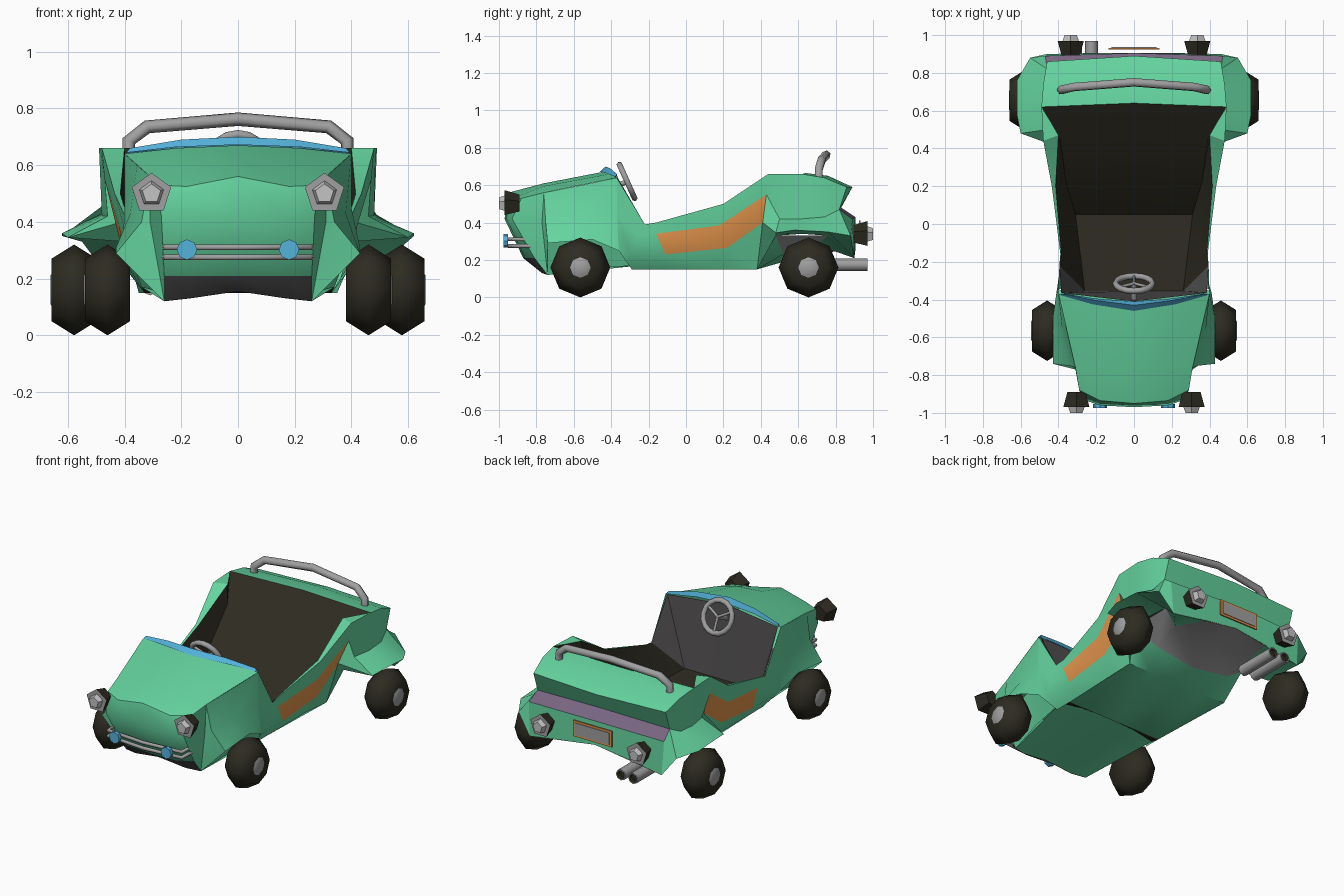
import bpy, bmesh, math
from mathutils import Vector

if "Cube" in bpy.data.objects:
    bpy.data.objects.remove(bpy.data.objects["Cube"])

def mat(name, r, g, b):
    m = bpy.data.materials.new(name)
    m.diffuse_color = (r, g, b, 1)
    m.use_nodes = True
    m.node_tree.nodes["Principled BSDF"].inputs["Base Color"].default_value = m.diffuse_color
    return m

GREEN = mat("body green", .13, .66, .35)
DARK = mat("dark rubber", .026, .024, .015)
GREY = mat("metal grey", .35, .35, .35)
LIGHT = mat("lens light grey", .55, .55, .55)
ORANGE = mat("orange", .80, .31, .075)
BLUE = mat("glass blue", .09, .45, .71)
PURPLE = mat("purple trim", .19, .13, .22)
CHAR = mat("charcoal", .085, .08, .082)

def finish(name, bm, mats, smooth=0):
    me = bpy.data.meshes.new(name)
    bm.to_mesh(me)
    bm.free()
    for m in mats:
        me.materials.append(m)
    ob = bpy.data.objects.new(name, me)
    bpy.context.collection.objects.link(ob)
    if smooth:
        bpy.ops.object.select_all(action='DESELECT')
        bpy.context.view_layer.objects.active = ob
        ob.select_set(True)
        bpy.ops.object.shade_smooth_by_angle(angle=math.radians(smooth))
    return ob

def sheet(name, rows, mats, rule=lambda r, c: 0, outward=True, smooth=40):
    """Grid of points for the right half, mirrored to the left."""
    bm = bmesh.new()
    cache = {}
    def vert(p):
        k = tuple(round(v, 4) + 0.0 for v in p)
        if k not in cache:
            cache[k] = bm.verts.new(k)
        return cache[k]
    for s in (1, -1):
        for r in range(len(rows) - 1):
            for c in range(len(rows[r]) - 1):
                q = [rows[r][c], rows[r][c + 1], rows[r + 1][c + 1], rows[r + 1][c]]
                q = list(dict.fromkeys((s * x, y, z) for x, y, z in q))
                if len(q) < 3:
                    continue
                f = bm.faces.new([vert(p) for p in q[::s]])
                f.material_index = rule(r, c)
    bm.normal_update()
    side = sum(f.calc_area() * f.normal.dot(f.calc_center_median() - Vector((0, f.calc_center_median().y * .7, .35)))
               for f in bm.faces)
    if (side > 0) != outward:
        bmesh.ops.reverse_faces(bm, faces=bm.faces[:])
    return finish(name, bm, mats, smooth)

def lathe(name, origin, axis, profile, n, mats, idx, smooth=0):
    """Turn (offset, radius) pairs around a horizontal axis."""
    bm = bmesh.new()
    o, a, up = Vector(origin), Vector(axis), Vector((0, 0, 1))
    u = a.cross(up)
    rings = []
    for t, r in profile:
        angs = [math.pi / 2 + 2 * math.pi * i / n for i in range(n)]
        rings.append([bm.verts.new(o + a * t + r * (u * math.cos(w) + up * math.sin(w))) for w in angs])
    for k in range(len(rings) - 1):
        for i in range(n):
            j = (i + 1) % n
            f = bm.faces.new((rings[k][i], rings[k][j], rings[k + 1][j], rings[k + 1][i]))
            f.material_index = idx[k]
    bmesh.ops.remove_doubles(bm, verts=bm.verts[:], dist=1e-5)
    bmesh.ops.recalc_face_normals(bm, faces=bm.faces[:])
    return finish(name, bm, mats, smooth)

def tube(name, pts, radius, m):
    cu = bpy.data.curves.new(name, 'CURVE')
    cu.dimensions = '3D'
    cu.bevel_depth, cu.bevel_resolution, cu.use_fill_caps = radius, 1, True
    sp = cu.splines.new('POLY')
    sp.points.add(len(pts) - 1)
    for p, co in zip(sp.points, pts):
        p.co = (*co, 1)
    cu.materials.append(m)
    ob = bpy.data.objects.new(name, cu)
    bpy.context.collection.objects.link(ob)
    bpy.ops.object.select_all(action='DESELECT')
    bpy.context.view_layer.objects.active = ob
    ob.select_set(True)
    bpy.ops.object.convert(target='MESH')

def box(name, centre, size, m):
    bm = bmesh.new()
    bmesh.ops.create_cube(bm, size=1)
    for v in bm.verts:
        v.co = Vector(centre) + Vector(a * b for a, b in zip(v.co, size))
    finish(name, bm, [m])

# Bonnet and nose with charcoal chin
sheet("nose", [
    [(0, -.45, .67), (0, -.76, .61), (0, -.95, .56), (0, -.97, .42), (0, -.87, .21), (0, -.78, .155)],
    [(.22, -.41, .66), (.18, -.76, .595), (.18, -.935, .525), (.18, -.96, .42), (.17, -.86, .21), (.17, -.77, .13)],
    [(.40, -.37, .64), (.31, -.76, .56), (.29, -.88, .53), (.27, -.93, .42), (.26, -.81, .21), (.26, -.74, .12)]],
    [GREEN, CHAR], lambda r, c: c == 4, smooth=50)
# Bonnet sides and front fenders
sheet("front_fender", [
    [(.40, -.37, .64), (.356, -.56, .60), (.31, -.76, .56), (.31, -.76, .56), (.29, -.88, .53)],
    [(.40, -.37, .45), (.38, -.56, .43), (.34, -.75, .40), (.31, -.77, .40), (.27, -.93, .42)],
    [(.41, -.36, .25), (.43, -.50, .31), (.43, -.74, .29), (.26, -.74, .12), (.26, -.81, .21)]], [GREEN])
sheet("front_wheel_well", [
    [(.41, -.36, .25), (.43, -.50, .31), (.43, -.74, .29)],
    [(.37, -.34, .25), (.36, -.50, .35), (.35, -.74, .30)],
    [(.34, -.25, .17), (.30, -.50, .16), (.26, -.74, .12)]], [GREEN], outward=False)
# Cockpit sides with the orange panel
sheet("side_panel", [
    [(.40, -.37, .64), (.395, -.22, .39), (.385, -.16, .40), (.415, .20, .50), (.40, .47, .66)],
    [(.40, -.37, .64), (.395, -.22, .39), (.39, -.16, .40), (.435, .20, .50), (.48, .44, .66)],
    [(.40, -.37, .45), (.395, -.26, .33), (.39, -.16, .34), (.42, .18, .385), (.47, .43, .55)],
    [(.41, -.36, .25), (.39, -.30, .23), (.39, -.11, .23), (.40, .22, .265), (.41, .41, .40)],
    [(.41, -.36, .25), (.33, -.29, .15), (.33, -.11, .15), (.33, .20, .15), (.35, .38, .15)]],
    [GREEN, ORANGE], lambda r, c: r == 2 and c >= 2)
# Rear sides and flared fenders
sheet("rear_fender", [
    [(.40, .47, .66), (.44, .54, .66), (.49, .62, .66), (.48, .74, .64), (.46, .86, .59)],
    [(.48, .44, .66), (.485, .52, .66), (.49, .62, .66), (.48, .74, .64), (.46, .86, .59)],
    [(.47, .43, .55), (.46, .50, .42), (.48, .62, .42), (.48, .74, .43), (.46, .82, .47)],
    [(.41, .41, .40), (.60, .48, .345), (.62, .58, .36), (.62, .76, .35), (.55, .88, .33)],
    [(.35, .38, .15), (.40, .48, .33), (.40, .62, .34), (.40, .76, .33), (.46, .90, .21)]], [GREEN])
sheet("rear_corner", [[(.46, .82, .47), (.47, .89, .42)], [(.55, .88, .33), (.46, .90, .21)]], [GREEN])
# Rear deck, purple ledge and tail
sheet("rear_deck", [
    [(0, .64, .665), (0, .76, .65), (0, .89, .59), (0, .83, .48), (0, .905, .43), (0, .905, .28)],
    [(.49, .62, .66), (.48, .74, .64), (.46, .86, .59), (.46, .82, .47), (.47, .89, .42), (.46, .90, .21)]],
    [GREEN, PURPLE], lambda r, c: c == 3)
# Underside: green floor, dark gap at the bulkhead, grey tank at the rear
sheet("underside", [
    [(0, -.78, .155), (0, -.24, .20), (0, -.18, .15), (0, .38, .15), (0, .52, .19), (0, .70, .24), (0, .905, .28)],
    [(.18, -.77, .13), (.20, -.24, .19), (.20, -.18, .15), (.20, .38, .15), (.26, .52, .23), (.28, .70, .28), (.22, .905, .25)],
    [(.26, -.74, .12), (.34, -.25, .17), (.33, -.18, .15), (.35, .38, .15), (.40, .48, .33), (.40, .76, .33), (.46, .90, .21)]],
    [GREEN, GREY, DARK], lambda r, c: 2 if c == 1 else 1 if c == 4 or (c == 5 and r == 0) else 0, smooth=30)
# Dark seat and floor
sheet("seat_and_floor", [
    [(0, -.36, .21), (0, .05, .18), (0, .22, .36), (0, .45, .54), (0, .64, .665)],
    [(.26, -.36, .21), (.31, .05, .18), (.36, .22, .36), (.39, .45, .54), (.49, .62, .66)],
    [(.395, -.22, .39), (.385, -.16, .40), (.415, .20, .50), (.40, .47, .66), (.49, .62, .66)]],
    [DARK], outward=False)
sheet("dashboard", [
    [(0, -.41, .66), (.385, -.365, .64), (.395, -.22, .39)],
    [(0, -.355, .211), (.26, -.355, .211), (.26, -.355, .211)]], [CHAR], outward=False, smooth=20)
# Low windscreen
sheet("windscreen", [
    [(0, -.46, .672), (.22, -.425, .664), (.395, -.375, .644)],
    [(0, -.43, .70), (.20, -.405, .69), (.38, -.37, .66)],
    [(0, -.41, .665), (.20, -.395, .66), (.395, -.365, .64)]], [BLUE])

# Wheels, headlights, tail lights and spot lamps on both sides
tyre = [(-.08, 0), (-.08, .11), (0, .16), (.08, .11), (.08, .055), (.084, .05), (.084, 0)]
lamp = [(0, 0), (0, .05), (.08, .073), (.08, .045), (.11, .034), (.11, 0)]
for s, side in ((1, "right"), (-1, "left")):
    for end, x, y in (("front", .46, -.565), ("rear", .578, .655)):
        lathe(f"{end}_wheel_{side}", (s * x, y, .16), (s, 0, 0), tyre, 8,
              [DARK, GREY], [0, 0, 0, 0, 1, 1], 75)
    lathe(f"headlight_{side}", (s * .305, -.89, .50), (0, -1, 0), lamp, 5, [DARK, GREY, LIGHT], [0, 0, 1, 2, 2])
    lathe(f"tail_light_{side}", (s * .335, .89, .335), (0, 1, 0), lamp, 5, [DARK, GREY, LIGHT], [0, 0, 1, 2, 2])
    lathe(f"spot_lamp_{side}", (s * .18, -.952, .302), (0, -1, 0),
          [(0, 0), (0, .036), (.023, .036), (.023, 0)], 8, [BLUE], [0, 0, 0])

# Front bumper bars
for i, z in enumerate((.31, .275)):
    tube(f"bumper_bar_{i}", [(-.26, -.81, z), (-.255, -.925, z), (0, -.945, z), (.255, -.925, z), (.26, -.81, z)], .011, GREY)

# Twin exhausts with dark openings
for i, x in enumerate((-.225, -.31)):
    lathe(f"exhaust_{i}", (x, .70, .175), (0, 1, 0),
          [(0, 0), (0, .034), (.27, .034), (.27, .026), (.25, .024), (.25, 0)], 8,
          [GREY, DARK], [0, 0, 0, 1, 1], 50)

# Roll bar
half = [(.385, .71, .62), (.385, .71, .685), (.32, .725, .735)]
tube("roll_bar", half + [(0, .75, .762)] + [(-x, y, z) for x, y, z in half[::-1]], .024, GREY)

# Blank rear plate with orange frame
box("plate_frame", (0, .928, .36), (.27, .008, .10), ORANGE)
box("plate", (0, .933, .36), (.24, .006, .075), GREY)

# Steering wheel, spokes and column
hub = Vector((0, -.315, .62))
bpy.ops.mesh.primitive_torus_add(location=hub, rotation=(-1.15, 0, 0), major_radius=.097,
                                 minor_radius=.017, major_segments=16, minor_segments=6)
ring = bpy.context.object
ring.name = "steering_wheel"
ring.data.materials.append(GREY)
bpy.ops.object.shade_smooth_by_angle(angle=math.radians(65))
for i in range(3):
    w = math.pi / 2 + i * 2 * math.pi / 3
    tube(f"steering_spoke_{i}", [hub, hub + .095 * Vector((math.cos(w), .41 * math.sin(w), -.91 * math.sin(w)))], .009, GREY)
tube("steering_column", [hub, hub - .11 * Vector((0, .91, .41))], .016, GREY)
